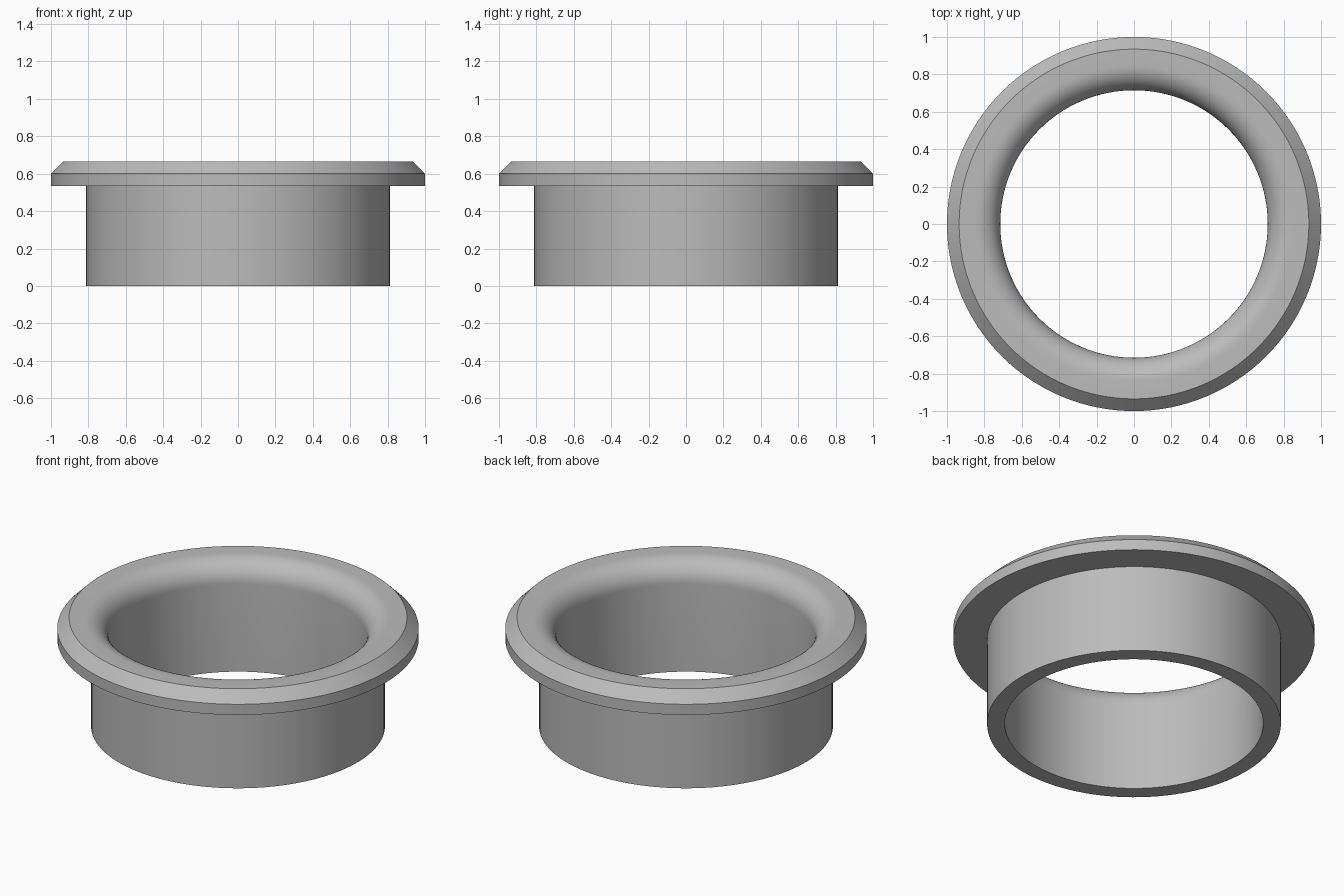
import bpy
import bmesh
from math import cos, sin, pi, radians

cube = bpy.data.objects.get("Cube")
if cube:
    bpy.data.objects.remove(cube, do_unlink=True)

SEGMENTS = 128
BORE, SLEEVE, RIM = 0.715, 0.813, 1.0
FLANGE_BOTTOM, TOP, CHAMFER = 0.535, 0.665, 0.065
FILLET = TOP - FLANGE_BOTTOM
FILLET_STEPS = 12

# Cross-section: sleeve, flange, chamfered rim
profile = [
    (BORE, 0),
    (SLEEVE, 0),
    (SLEEVE, FLANGE_BOTTOM),
    (RIM, FLANGE_BOTTOM),
    (RIM, TOP - CHAMFER),
    (RIM - CHAMFER, TOP),
]
# Rounded mouth leading into the bore
for i in range(FILLET_STEPS + 1):
    a = pi / 2 * (1 + i / FILLET_STEPS)
    profile.append((BORE + FILLET + FILLET * cos(a),
                    FLANGE_BOTTOM + FILLET * sin(a)))

# Revolve the closed section around z
bm = bmesh.new()
rings = []
for s in range(SEGMENTS):
    t = 2 * pi * s / SEGMENTS
    rings.append([bm.verts.new((r * cos(t), r * sin(t), z)) for r, z in profile])
count = len(profile)
for s in range(SEGMENTS):
    here, after = rings[s], rings[(s + 1) % SEGMENTS]
    for i in range(count):
        j = (i + 1) % count
        bm.faces.new((here[i], after[i], after[j], here[j]))
bmesh.ops.recalc_face_normals(bm, faces=bm.faces)
mesh = bpy.data.meshes.new("flanged_bushing")
bm.to_mesh(mesh)
bm.free()

# Single grey material
grey = bpy.data.materials.new("plain grey")
grey.use_nodes = True
colour = (0.5, 0.5, 0.5, 1)
grey.diffuse_color = colour
grey.node_tree.nodes["Principled BSDF"].inputs["Base Color"].default_value = colour
mesh.materials.append(grey)

bushing = bpy.data.objects.new("flanged_bushing", mesh)
bpy.context.collection.objects.link(bushing)
bpy.ops.object.select_all(action='DESELECT')
bushing.select_set(True)
bpy.context.view_layer.objects.active = bushing
bpy.ops.object.shade_smooth_by_angle(angle=radians(30))
